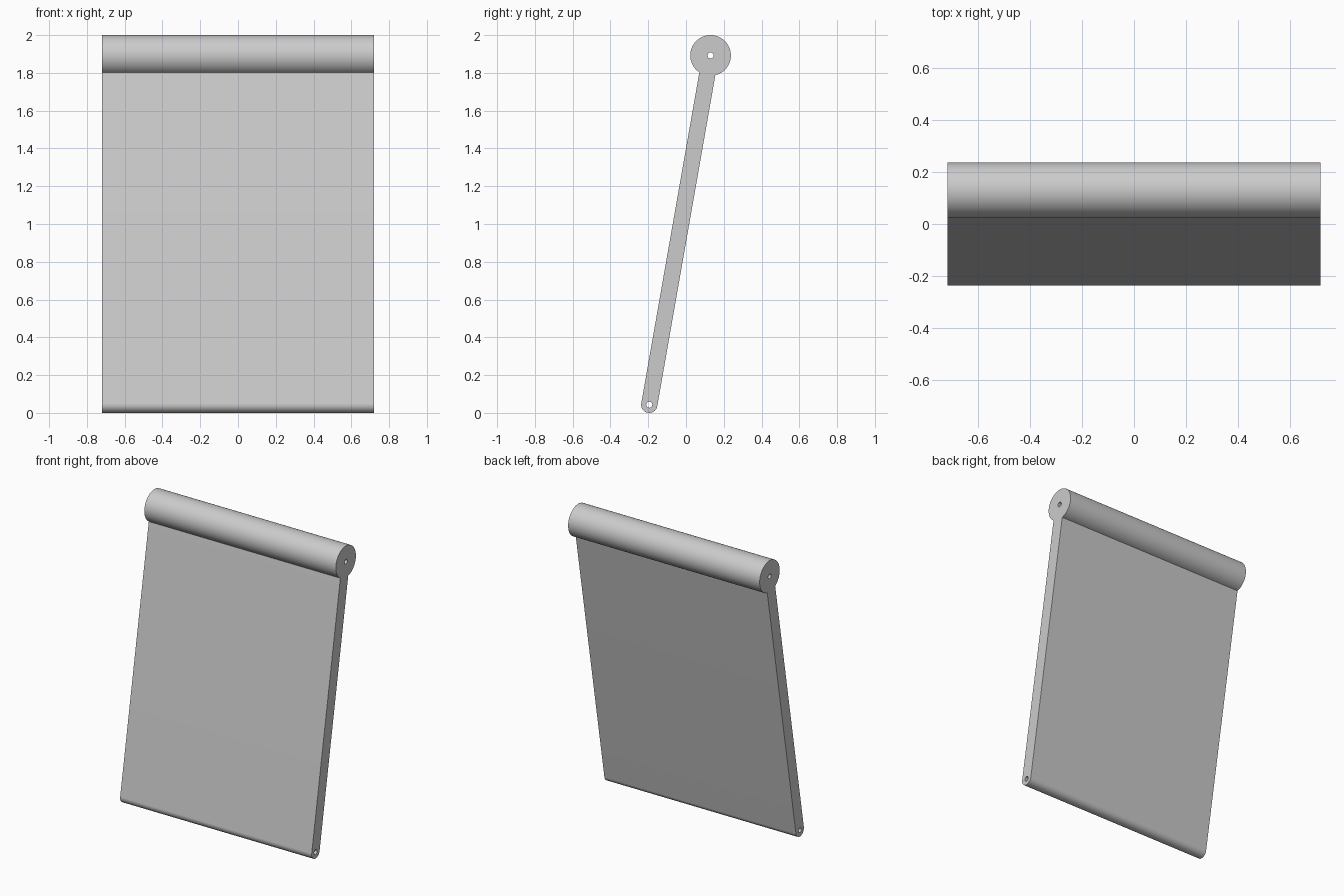
import bpy
import math
from mathutils import Matrix, Vector

cube = bpy.data.objects.get("Cube")
if cube:
    bpy.data.objects.remove(cube, do_unlink=True)

# Side profile: x is depth, y is height
ROLL, ROLL_R = Vector((0.130, 1.8925)), 0.1075
FOOT, FOOT_R = Vector((-0.1945, 0.043)), 0.043
HOLE_R = 0.016
HALF_WIDTH = 0.72

lean = math.atan2(*(ROLL - FOOT).yx)     # direction from foot to roll
neck = math.asin(FOOT_R / ROLL_R)        # half angle where the panel meets the roll


def arc(center, radius, start, end, steps):
    angles = [start + (end - start) * i / steps for i in range(steps + 1)]
    return [center + radius * Vector((math.cos(a), math.sin(a))) for a in angles]


def add_loop(curve, points):
    spline = curve.splines.new('POLY')
    spline.points.add(len(points) - 1)
    for target, p in zip(spline.points, points):
        target.co = (p.x, p.y, 0, 1)
    spline.use_cyclic_u = True


# Outline: rounded foot, flat panel sides, round roll, and two through holes
outline = arc(FOOT, FOOT_R, lean + math.pi / 2, lean + math.pi * 1.5, 48)
outline += arc(ROLL, ROLL_R, lean - math.pi + neck, lean + math.pi - neck, 96)

curve = bpy.data.curves.new("panel_profile", 'CURVE')
curve.dimensions = '2D'
curve.fill_mode = 'BOTH'
curve.extrude = HALF_WIDTH
add_loop(curve, outline)
for center in (ROLL, FOOT):
    add_loop(curve, arc(center, HOLE_R, 0, math.tau * 31 / 32, 31))

# Extruded panel with its roll, running across the width
panel = bpy.data.objects.new("panel_with_roll", curve)
bpy.context.collection.objects.link(panel)
panel.matrix_world = Matrix(((0, 0, 1, 0), (1, 0, 0, 0), (0, 1, 0, 0), (0, 0, 0, 1)))

# Plain grey finish
grey = bpy.data.materials.new("light_grey")
grey.use_nodes = True
grey.diffuse_color = (0.6, 0.6, 0.6, 1)
grey.node_tree.nodes["Principled BSDF"].inputs["Base Color"].default_value = (0.6, 0.6, 0.6, 1)
curve.materials.append(grey)

# Turn into a welded mesh, smooth on the rounds and sharp at the ends
bpy.ops.object.select_all(action='DESELECT')
panel.select_set(True)
bpy.context.view_layer.objects.active = panel
bpy.ops.object.convert(target='MESH')
panel = bpy.context.object
bpy.ops.object.mode_set(mode='EDIT')
bpy.ops.mesh.select_all(action='SELECT')
bpy.ops.mesh.remove_doubles(threshold=0.0001)
bpy.ops.mesh.normals_make_consistent(inside=False)
bpy.ops.object.mode_set(mode='OBJECT')
bpy.ops.object.shade_smooth_by_angle(angle=math.radians(30))
